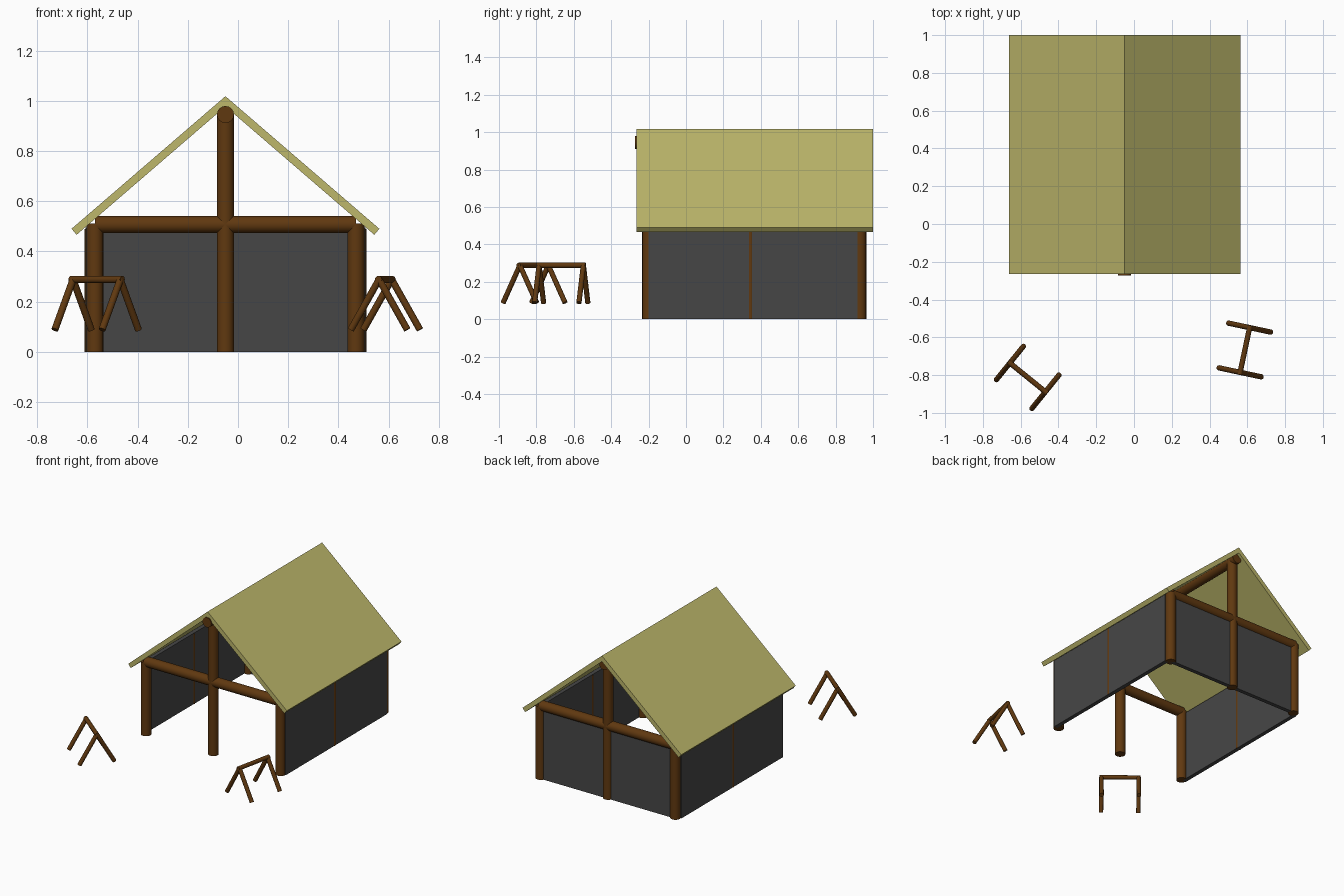
import bpy
import math
from mathutils import Vector

if "Cube" in bpy.data.objects:
    bpy.data.objects.remove(bpy.data.objects["Cube"], do_unlink=True)


def material(name, rgb):
    m = bpy.data.materials.new(name)
    m.use_nodes = True
    m.diffuse_color = (*rgb, 1)
    m.node_tree.nodes["Principled BSDF"].inputs["Base Color"].default_value = (*rgb, 1)
    return m


thatch = material("straw_khaki", (0.509, 0.474, 0.147))
wood = material("brown_wood", (0.117, 0.040, 0.005))
panel = material("dark_grey_panel", (0.062, 0.062, 0.062))


def log(name, a, b, r):
    """Round timber from point a to point b."""
    a, b = Vector(a), Vector(b)
    bpy.ops.mesh.primitive_cylinder_add(vertices=16, radius=r, depth=(b - a).length,
                                        location=(a + b) / 2)
    o = bpy.context.object
    o.name = name
    o.rotation_euler = (b - a).to_track_quat("Z", "Y").to_euler()
    o.data.materials.append(wood)
    bpy.ops.object.shade_smooth_by_angle()


def box(name, low, high):
    """Wall panel between two opposite corners."""
    low, high = Vector(low), Vector(high)
    bpy.ops.mesh.primitive_cube_add(size=1, location=(low + high) / 2)
    o = bpy.context.object
    o.name = name
    o.scale = high - low
    o.data.materials.append(panel)


CX = -0.05           # hut centre line
FRONT, BACK = -0.2, 0.93
POST = 0.034
HALF = 0.52          # post offset from the centre line

# Gable frames: corner posts, king post and tie beam
for end, y in (("front", FRONT), ("back", BACK)):
    for side, s in (("left", 1), ("right", -1)):
        x = CX + s * HALF
        log(f"{end}_{side}_post", (x, y, 0), (x, y, 0.51), POST)
    log(f"{end}_king_post", (CX, y, 0), (CX, y, 0.95), POST)
    log(f"{end}_tie_beam", (CX - HALF, y, 0.507), (CX + HALF, y, 0.507), POST)

log("ridge_pole", (CX, -0.272, 0.945), (CX, 0.98, 0.945), POST)

# Side walls with slim middle posts, and the back wall
for side, s in (("left", 1), ("right", -1)):
    x = CX + s * 0.544
    box(f"{side}_wall", (x - 0.014, FRONT, 0), (x + 0.014, BACK - 0.012, 0.495))
    log(f"{side}_middle_post", (x, 0.345, 0), (x, 0.345, 0.49), 0.017)
box("back_wall", (CX - HALF, BACK - 0.014, 0), (CX + HALF, BACK + 0.014, 0.5))

# Pitched roof: a chevron profile swept along y
profile = [(-0.613, 0.49), (0, 1.018), (0.613, 0.49), (0.593, 0.466), (0, 0.977), (-0.593, 0.466)]
n = len(profile)
verts = [(CX + x, y, z) for y in (-0.265, 1.0) for x, z in profile]
faces = [(i, (i + 1) % n, (i + 1) % n + n, i + n) for i in range(n)]
for k in (0, n):
    faces += [(k, k + 5, k + 4, k + 1), (k + 1, k + 4, k + 3, k + 2)]
mesh = bpy.data.meshes.new("roof")
mesh.from_pydata(verts, [], faces)
mesh.materials.append(thatch)
roof = bpy.data.objects.new("roof", mesh)
bpy.context.collection.objects.link(roof)
bpy.context.view_layer.objects.active = roof
bpy.ops.object.select_all(action="DESELECT")
roof.select_set(True)
bpy.ops.object.mode_set(mode="EDIT")
bpy.ops.mesh.select_all(action="SELECT")
bpy.ops.mesh.normals_make_consistent(inside=False)
bpy.ops.object.mode_set(mode="OBJECT")


# Trestles: a bar on two splayed pairs of legs
def trestle(name, x, y, degrees):
    a = math.radians(degrees)
    along = Vector((math.cos(a), math.sin(a), 0))
    across = Vector((-along.y, along.x, 0))
    top = Vector((x, y, 0.288))
    log(f"{name}_bar", top - along * 0.133, top + along * 0.133, 0.014)
    for i, e in enumerate((-1, 1)):
        for j, s in enumerate((-1, 1)):
            head = top + along * e * 0.121
            foot = head + across * s * 0.115 - Vector((0, 0, 0.2))
            log(f"{name}_leg_{i * 2 + j + 1}", head, foot, 0.014)


trestle("right_trestle", -0.563, -0.812, -39)
trestle("left_trestle", 0.587, -0.667, 78)
